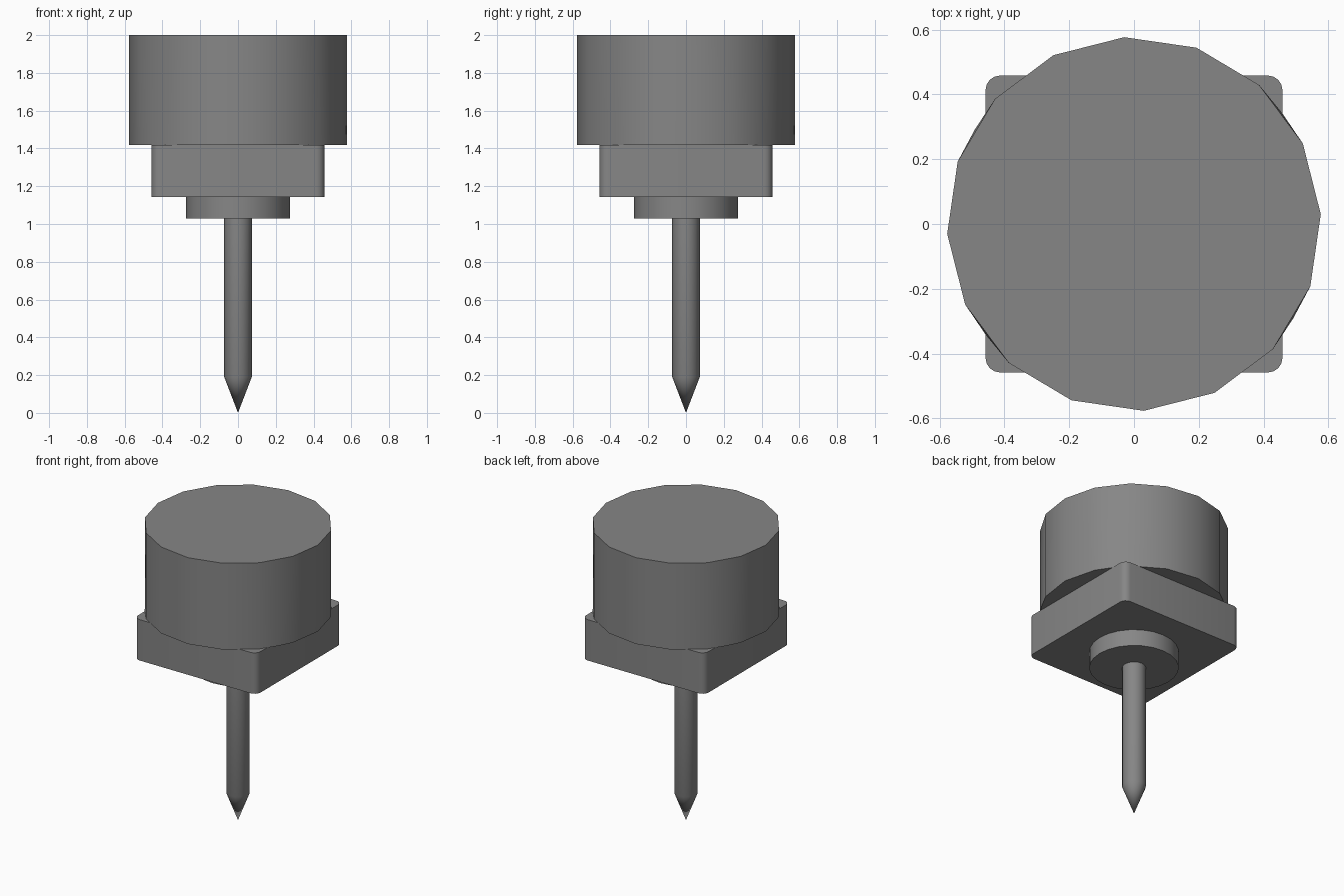
import bpy, bmesh
from math import radians, cos, sin

if "Cube" in bpy.data.objects:
    bpy.data.objects.remove(bpy.data.objects["Cube"])

# Dark grey used on every part
dark = bpy.data.materials.new("dark_grey")
dark.diffuse_color = (0.24, 0.24, 0.24, 1)
dark.use_nodes = True
dark.node_tree.nodes["Principled BSDF"].inputs["Base Color"].default_value = dark.diffuse_color


def ring(r, z, angles):
    return [(r * cos(radians(a)), r * sin(radians(a)), z) for a in angles]


def even(n, offset=0.0):
    return [offset + 360 * i / n for i in range(n)]


def finish(name, bm, angle=30):
    bmesh.ops.recalc_face_normals(bm, faces=bm.faces)
    mesh = bpy.data.meshes.new(name)
    bm.to_mesh(mesh)
    bm.free()
    mesh.materials.append(dark)
    ob = bpy.data.objects.new(name, mesh)
    bpy.context.collection.objects.link(ob)
    bpy.ops.object.select_all(action='DESELECT')
    ob.select_set(True)
    bpy.context.view_layer.objects.active = ob
    bpy.ops.object.shade_smooth_by_angle(angle=radians(angle))


def hull(name, points, angle=30):
    """Convex solid around a set of points."""
    bm = bmesh.new()
    for p in points:
        bm.verts.new(p)
    bmesh.ops.convex_hull(bm, input=bm.verts[:])
    bmesh.ops.dissolve_limit(bm, angle_limit=radians(0.5),
                             verts=bm.verts[:], edges=bm.edges[:])
    finish(name, bm, angle)


# Wide round head: 16 sides on top, extra diagonal corners on the bottom rim
top = even(16, 3)
extra = [top[i] + 11.25 for i in (1, 6, 9, 14)]
hull("head", ring(0.577, 2.0, top) + ring(0.577, 1.417, top)
     + ring(0.571, 1.417, extra))

# Square block with rounded upright edges
bm = bmesh.new()
bmesh.ops.create_cube(bm, size=1)
for v in bm.verts:
    v.co = (v.co.x * 0.916, v.co.y * 0.916, 1.28 + v.co.z * 0.276)
upright = [e for e in bm.edges
           if abs(e.verts[0].co.z - e.verts[1].co.z) > 0.1]
bmesh.ops.bevel(bm, geom=upright, offset=0.045, segments=4,
                profile=0.5, affect='EDGES')
finish("square_block", bm)

# Round collar under the block
hull("collar", ring(0.274, 1.03, even(24)) + ring(0.274, 1.145, even(24)))

# Thin pin with a pointed tip
hull("pin", ring(0.073, 1.035, even(16)) + ring(0.073, 0.19, even(16))
     + [(0, 0, 0)], angle=22.6)
